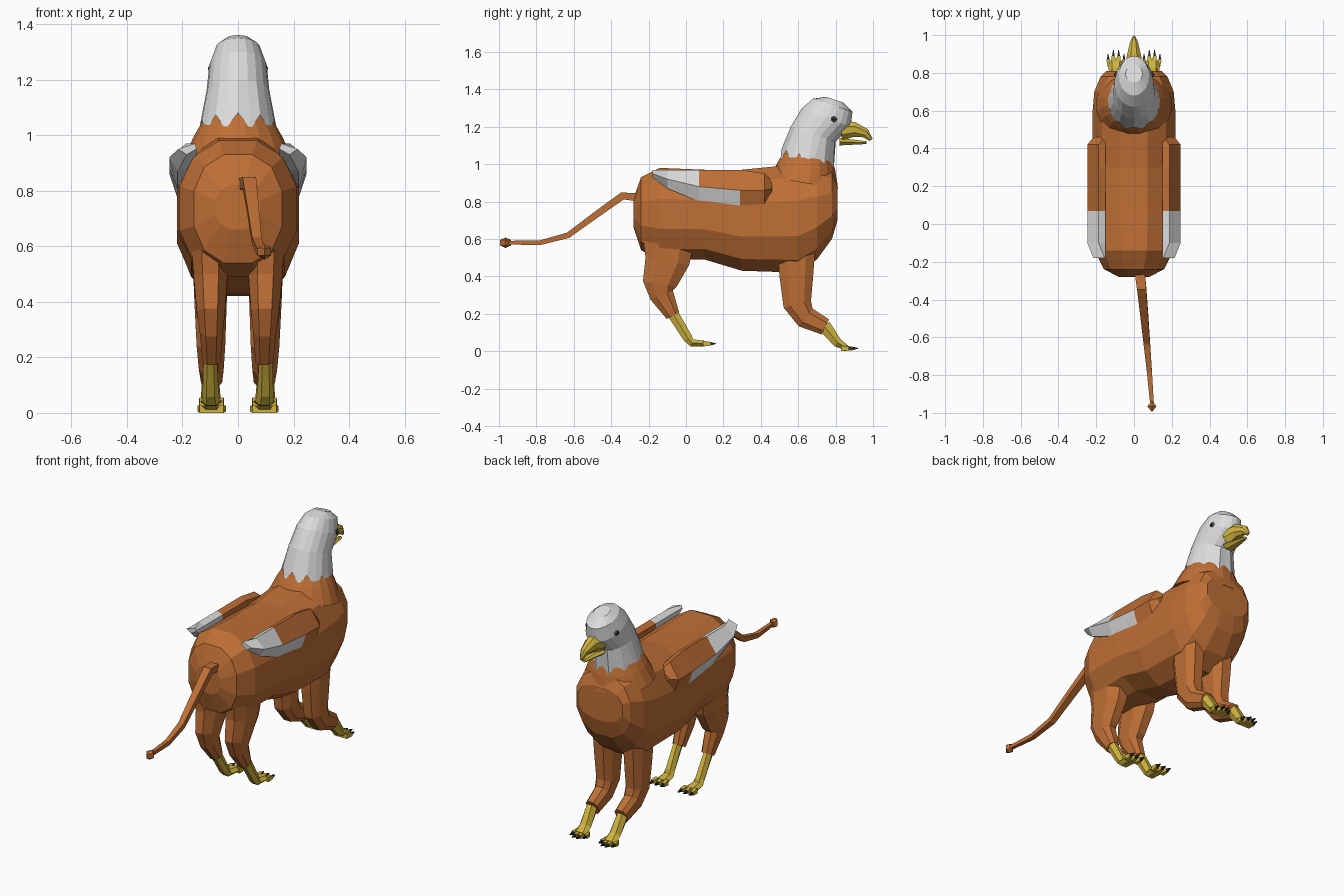
import bpy, bmesh, math
from mathutils import Vector

cube = bpy.data.objects.get("Cube")
if cube:
    bpy.data.objects.remove(cube, do_unlink=True)


def material(name, *rgb):
    mat = bpy.data.materials.new(name)
    mat.use_nodes = True
    mat.diffuse_color = (*rgb, 1)
    mat.node_tree.nodes["Principled BSDF"].inputs["Base Color"].default_value = (*rgb, 1)
    return mat


BROWN = material("tawny brown", .52, .16, .036)
WHITE = material("feather white", .72, .72, .72)
YELLOW = material("beak yellow", .64, .46, .05)
DARK = material("claw black", .02, .02, .02)
GREEN = material("eye green", .08, .11, .05)


def ring(start, end, half_width, centre_x=0, sides=8, power=1, turn=.5):
    """Closed section spanning two (y, z) points and widened along x."""
    def rounded(values):
        values = [math.copysign(abs(v) ** power, v) for v in values]
        return [v / max(values) for v in values]

    angles = [math.tau * (i + turn) / sides for i in range(sides)]
    across = rounded([math.sin(a) for a in angles])
    along = rounded([math.cos(a) for a in angles])
    start, end = Vector((0, *start)), Vector((0, *end))
    return [start.lerp(end, (1 + c) / 2) + Vector((centre_x + half_width * s, 0, 0))
            for s, c in zip(across, along)]


def loft(name, rings, mats, rule=None, open_start=False):
    """Skin a list of rings; the rule picks a material slot from a face centre."""
    bm = bmesh.new()
    rows = [[bm.verts.new(point) for point in section] for section in rings]
    for low, high in zip(rows, rows[1:]):
        for i in range(len(low)):
            bm.faces.new((low[i - 1], low[i], high[i], high[i - 1]))
    bm.faces.new(rows[-1])
    if not open_start:
        bm.faces.new(rows[0])
    bmesh.ops.recalc_face_normals(bm, faces=bm.faces)
    if rule:
        for face in bm.faces:
            face.material_index = rule(face.calc_center_median())
    mesh = bpy.data.meshes.new(name)
    bm.to_mesh(mesh)
    bm.free()
    for mat in mats:
        mesh.materials.append(mat)
    bpy.context.collection.objects.link(bpy.data.objects.new(name, mesh))


def tube(name, path, depth, width, mat, x=(0, 0), sides=8, power=1):
    """Tapered limb along a (y, z) path; depth, half width and x run start to end."""
    points = [Vector(p) for p in path]
    last = len(points) - 1
    rings = []
    for i, point in enumerate(points):
        t = i / last
        direction = (points[min(i + 1, last)] - points[max(i - 1, 0)]).normalized()
        normal = Vector((-direction.y, direction.x))
        half_depth, half_width, centre_x = (
            pair[0] + (pair[1] - pair[0]) * t for pair in ((depth[0] / 2, depth[1] / 2), width, x))
        rings.append(ring(point - normal * half_depth, point + normal * half_depth,
                          half_width, centre_x, sides, power))
    loft(name, rings, [mat])


def ball(name, location, scale, mat, segments, rows):
    bpy.ops.mesh.primitive_uv_sphere_add(segments=segments, ring_count=rows, radius=1, location=location)
    obj = bpy.context.object
    obj.name = name
    obj.scale = scale
    obj.data.materials.append(mat)


# Torso: belly and back heights along y, width from a blunt rounded rule
def torso_width(y):
    return .22 * math.sqrt(1 - abs((y - .28) / .57) ** 8)


torso = [(-.28, .66, .82), (-.24, .54, .93), (-.14, .49, .98), (.1, .49, .97), (.3, .43, .97),
         (.6, .42, 1), (.7, .49, 1), (.78, .6, .97), (.81, .7, .9)]
loft("body", [ring((y, belly), (y, back), torso_width(y), sides=12, power=.85)
              for y, belly, back in torso], [BROWN])
tube("neck", [(.63, .9), (.645, .99), (.655, 1.06)], (.37, .25), (.2, .12), BROWN, sides=20)

# Feathered head: back and front outline points, with a zigzag collar
head_outline = [((.51, 1.08), (.785, 1.01), .136), ((.56, 1.2), (.8, 1.12), .113),
                ((.62, 1.3), (.88, 1.2), .104), ((.68, 1.35), (.89, 1.28), .08),
                ((.75, 1.36), (.84, 1.33), .045)]
head = [ring(back, front, width, sides=20, turn=0) for back, front, width in head_outline]
middle = sum(head[0], Vector()) / len(head[0])
for point in head[0][1::2]:
    point += (point - middle) * .08
    point.z -= .06
loft("head", head, [WHITE], open_start=True)

# Beak halves
tube("upper_beak", [(.83, 1.18), (.9, 1.185), (.96, 1.165), (.99, 1.13)], (.11, .02), (.05, .006), YELLOW)
tube("lower_beak", [(.82, 1.12), (.965, 1.115)], (.04, .015), (.042, .014), YELLOW, sides=6)

# Tail with a diamond tuft
tube("tail", [(-.23, .82), (-.34, .83), (-.48, .73), (-.63, .62), (-.78, .58), (-.95, .58)],
     (.045, .02), (.028, .01), BROWN, (.027, .095), sides=4)
ball("tail_tuft", (.095, -.965, .58), (.028, .035, .028), BROWN, 4, 2)


def wing_colour(centre):
    """White tip, plus a white strip along the lower outside."""
    strip = centre.y < .28 and centre.z < .85 and abs(centre.x) > .2
    return int(centre.y < .06 or strip)


def wing_section(y, low, mid, side):
    """Bottom, outer, top and two inner points; the ends draw inwards."""
    top = min(.97, 1.37 - y)
    out = .247 - .8 * max(0, abs(y - .14) - .28)
    corners = [(out - .03, low), (out, mid), (out - .06, top), (.15, top - .015), (.15, low + .02)]
    return [Vector((x * side, y, z)) for x, z in corners]


def toe(name, start, end, z, x):
    """Short toe ending in a dark claw."""
    tip = end + .03
    tube(name, [(start, z), (end, z)], (.03, .02), (.013, .009), YELLOW, x, sides=4)
    tube(name + "_claw", [(end, z), (tip, z)], (.018, .004), (.007, .002), DARK, (x[1], x[1]), sides=4)


wing_outline = [(.46, .84, .87), (.42, .78, .86), (.29, .77, .86),
                (.07, .8, .88), (-.1, .87, .92), (-.18, .93, .95)]

for label, side in (("left", 1), ("right", -1)):
    loft(label + "_wing", [wing_section(*station, side) for station in wing_outline],
         [BROWN, WHITE], wing_colour)
    leg_x = (side * .1, side * .095)

    # Front leg and taloned foot
    tube(label + "_front_leg", [(.59, .6), (.59, .4), (.595, .25), (.64, .18), (.745, .13)],
         (.21, .09), (.065, .038), BROWN, leg_x, power=.75)
    tube(label + "_front_foot", [(.74, .135), (.81, .045), (.86, .017)],
         (.07, .03), (.03, .042), YELLOW, leg_x, sides=6)
    for k in range(4):
        spread = (k - 1.5) * side
        reach = .9 - abs(spread) / 50
        toe(f"{label}_front_toe_{k + 1}", .83, reach, .015,
            (leg_x[1] + spread * .02, leg_x[1] + spread * .028))

    # Hind leg and foot
    tube(label + "_hind_leg", [(-.09, .64), (-.1, .48), (-.14, .36), (-.13, .3), (-.07, .19)],
         (.29, .075), (.07, .032), BROWN, leg_x, power=.85)
    tube(label + "_hind_foot", [(-.07, .2), (.01, .07), (.03, .045), (.1, .04)],
         (.06, .03), (.024, .04), YELLOW, leg_x, sides=6)
    for k in range(3):
        spread = (k - 1) * side
        toe(f"{label}_hind_toe_{k + 1}", .09, .13, .04,
            (leg_x[1] + spread * .03, leg_x[1] + spread * .036))

    # Eye with pupil
    ball(label + "_eye", (side * .096, .79, 1.24), (.008, .02, .015), GREEN, 8, 5)
    ball(label + "_pupil", (side * .102, .79, 1.24), (.006, .01, .008), DARK, 8, 5)
